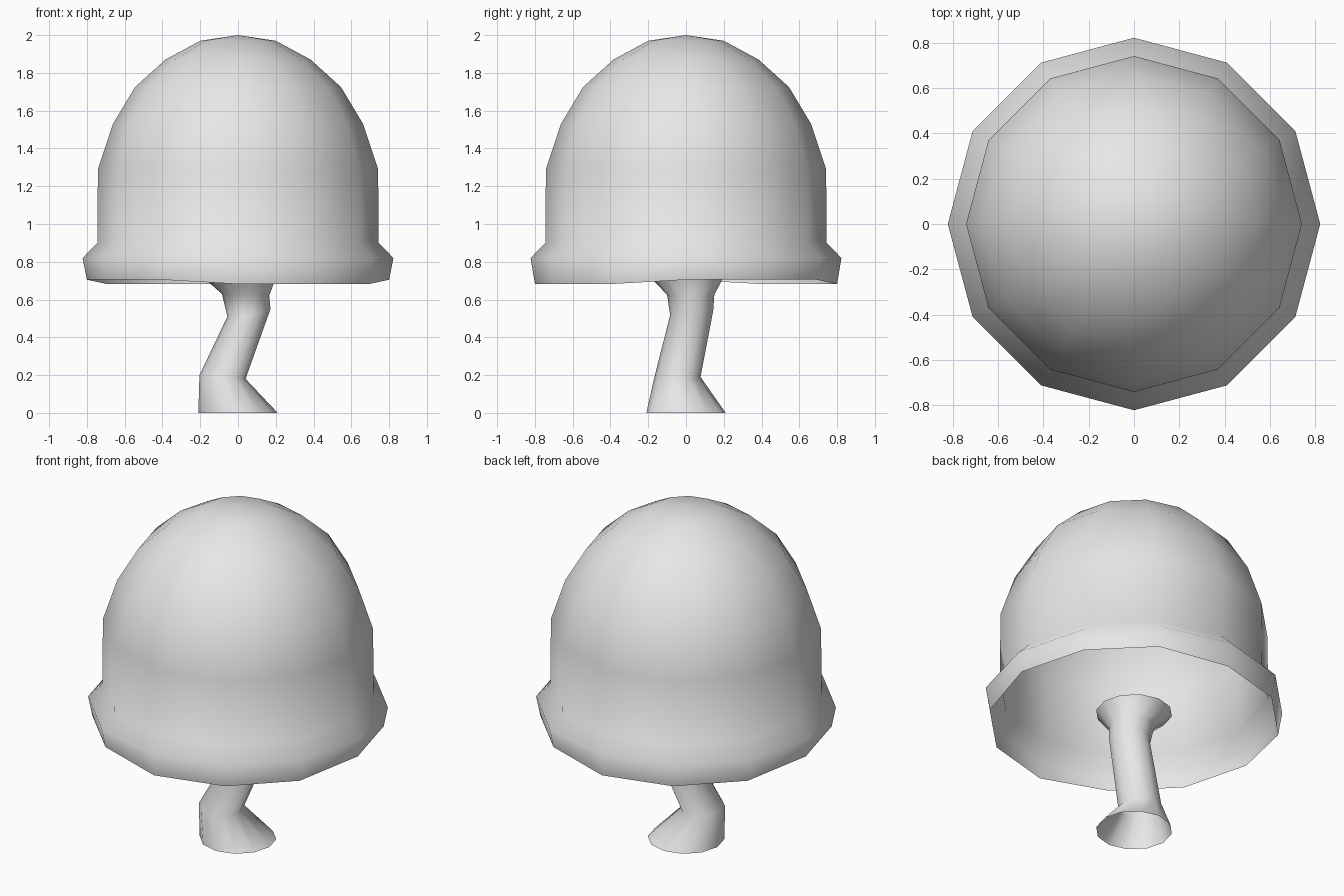
import bpy
import bmesh
from math import cos, sin, pi

cube = bpy.data.objects.get("Cube")
if cube:
    bpy.data.objects.remove(cube, do_unlink=True)

SIDES = 12

grey = bpy.data.materials.new("plain_grey")
grey.use_nodes = True
COLOR = (0.8, 0.8, 0.8, 1.0)
grey.diffuse_color = COLOR
bsdf = grey.node_tree.nodes["Principled BSDF"]
bsdf.inputs["Base Color"].default_value = COLOR
bsdf.inputs["Roughness"].default_value = 0.8


def loft(name, rings, tip=None):
    """Open tube through rings given as functions of the angle, with an optional tip."""
    bm = bmesh.new()
    angles = [2 * pi * i / SIDES for i in range(SIDES)]
    loops = [[bm.verts.new(ring(a)) for a in angles] for ring in rings]
    for low, high in zip(loops, loops[1:]):
        for i in range(SIDES):
            j = (i + 1) % SIDES
            bm.faces.new((low[i], low[j], high[j], high[i]))
    if tip:
        top = bm.verts.new(tip)
        for i in range(SIDES):
            bm.faces.new((loops[-1][i], loops[-1][(i + 1) % SIDES], top))
    for face in bm.faces:
        face.smooth = True
    mesh = bpy.data.meshes.new(name)
    bm.to_mesh(mesh)
    bm.free()
    mesh.materials.append(grey)
    obj = bpy.data.objects.new(name, mesh)
    bpy.context.collection.objects.link(obj)
    return obj


def ring(r, z, x=0, y=0, tilt_x=0, tilt_y=0):
    """Circle about (x, y, z), rising by the tilts towards +x and +y."""
    return lambda a: (x + r * cos(a), y + r * sin(a),
                      z + tilt_x * cos(a) + tilt_y * sin(a))


def rim(a):
    """Wavy lower lip: two opposite quarters sit a little higher."""
    step = round(a / (pi / 6)) % 6
    return (0.80 * cos(a), 0.80 * sin(a), 0.705 if step < 3 else 0.682)


# Hollow domed cap with a flared brim
dome = [(0.823, 0.82), (0.744, 0.90), (0.742, 1.29), (0.662, 1.53),
        (0.545, 1.725), (0.385, 1.87), (0.20, 1.97)]
loft("mushroom_cap", [rim] + [ring(r, z) for r, z in dome], tip=(0, 0, 2))

# Crooked hollow stem, flared at both ends
loft("mushroom_stem", [
    ring(0.21, 0),
    ring(0.122, 0.19, -0.082, -0.045, -0.01),
    ring(0.114, 0.53, 0.058, 0.03, 0.02, 0.012),
    ring(0.125, 0.625, 0.04, 0.025, -0.005),
    ring(0.21, 0.74),
])
